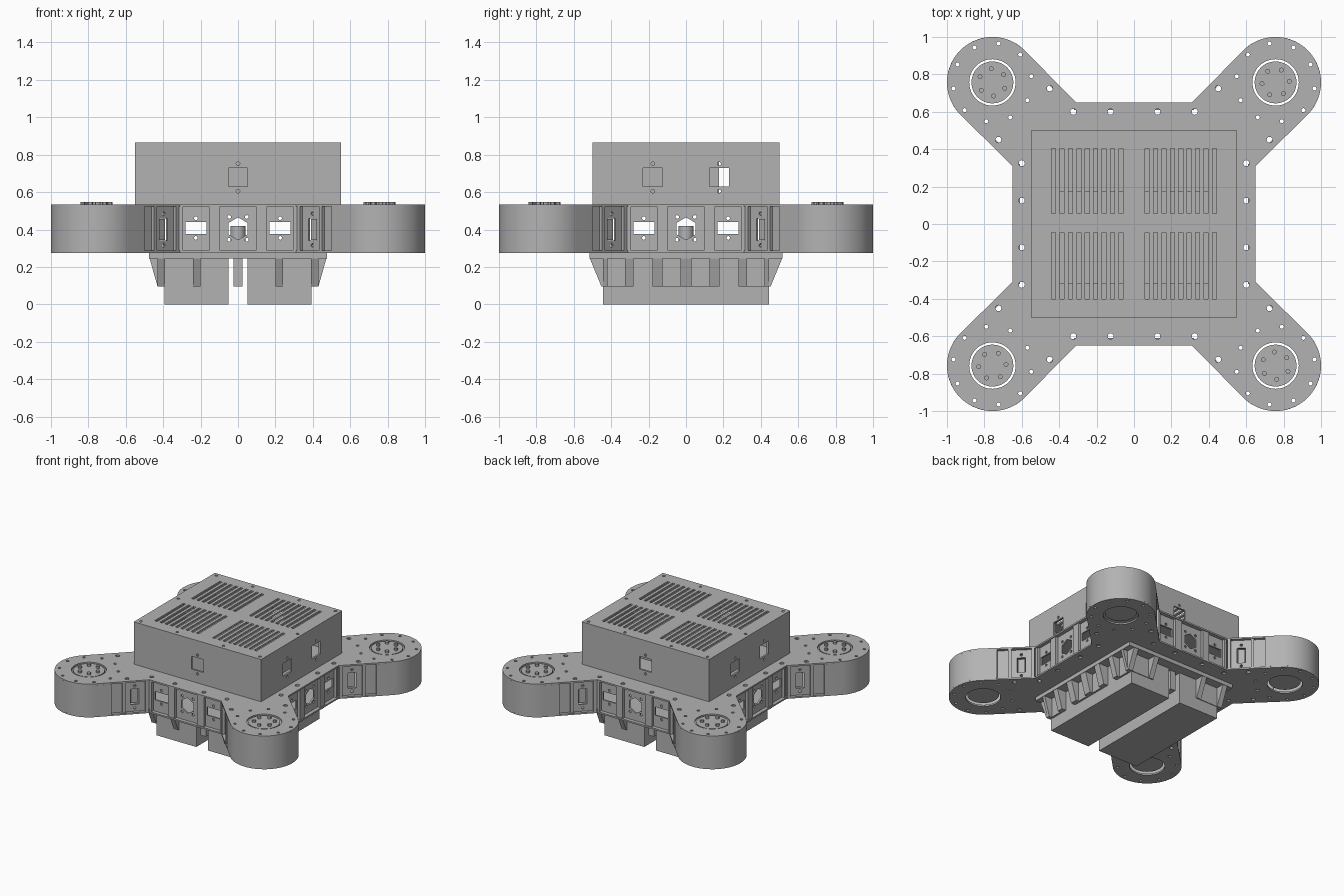
import bpy, bmesh
from math import radians, cos, sin, pi
from mathutils import Matrix

cube = bpy.data.objects.get("Cube")
if cube:
    bpy.data.objects.remove(cube)

grey = bpy.data.materials.new("machined grey")
grey.use_nodes = True
grey.diffuse_color = (0.45, 0.45, 0.45, 1)
grey.node_tree.nodes["Principled BSDF"].inputs["Base Color"].default_value = grey.diffuse_color
made = []


def move(x, y, z):
    return Matrix.Translation((x, y, z))


def turn(deg, axis="Z"):
    return Matrix.Rotation(radians(deg), 4, axis)


UPRIGHT = turn(90, "X")


def arc(x, y, r, start=0, end=360, n=24):
    full = end - start == 360
    steps = n if full else n + 1
    angles = [radians(start + (end - start) * i / n) for i in range(steps)]
    return [(x + r * cos(a), y + r * sin(a)) for a in angles]


def rect(x0, x1, y0, y1):
    return [(x0, y0), (x1, y0), (x1, y1), (x0, y1)]


def finish(name, bm, matrix):
    bmesh.ops.remove_doubles(bm, verts=bm.verts, dist=0.00002)
    bmesh.ops.recalc_face_normals(bm, faces=bm.faces)
    mesh = bpy.data.meshes.new(name)
    bm.to_mesh(mesh)
    bm.free()
    mesh.materials.clear()
    mesh.materials.append(grey)
    ob = bpy.data.objects.new(name, mesh)
    ob.matrix_world = matrix
    bpy.context.collection.objects.link(ob)
    made.append(ob)


def plate(name, outline, holes, thick, matrix):
    """Filled outline with holes, extruded evenly either side of its plane."""
    curve = bpy.data.curves.new(name + " profile", "CURVE")
    curve.dimensions = "2D"
    curve.fill_mode = "BOTH"
    curve.extrude = thick / 2
    for loop in [outline] + holes:
        spline = curve.splines.new("POLY")
        spline.points.add(len(loop) - 1)
        for p, (x, y) in zip(spline.points, loop):
            p.co = (x, y, 0, 1)
        spline.use_cyclic_u = True
    temp = bpy.data.objects.new(name + " profile", curve)
    bpy.context.collection.objects.link(temp)
    graph = bpy.context.evaluated_depsgraph_get()
    mesh = bpy.data.meshes.new_from_object(temp.evaluated_get(graph))
    bm = bmesh.new()
    bm.from_mesh(mesh)
    bpy.data.objects.remove(temp)
    bpy.data.curves.remove(curve)
    bpy.data.meshes.remove(mesh)
    finish(name, bm, matrix)


def box(name, x0, x1, y0, y1, z0, z1, matrix=Matrix()):
    bm = bmesh.new()
    size = Matrix.Diagonal((x1 - x0, y1 - y0, z1 - z0, 1))
    bmesh.ops.create_cube(bm, size=1, matrix=move((x0 + x1) / 2, (y0 + y1) / 2, (z0 + z1) / 2) @ size)
    finish(name, bm, matrix)


def cylinder(name, r, z0, z1, matrix, sides=48):
    bm = bmesh.new()
    bmesh.ops.create_cone(bm, cap_ends=True, segments=sides, radius1=r, radius2=r,
                          depth=z1 - z0, matrix=move(0, 0, (z0 + z1) / 2))
    finish(name, bm, matrix)


# Chassis plates: square body with four round-ended arms
C, R = 0.757, 0.243
LOW, HIGH = 0.275, 0.535
outline, holes = [], []
for k in range(4):
    a = 45 + 90 * k
    ca, sa = cos(radians(90 * k)), sin(radians(90 * k))
    place = lambda x, y: (x * ca - y * sa, x * sa + y * ca)
    cx, cy = place(C, C)
    outline += arc(cx, cy, R, a - 90, a + 90, 32)
    outline += [place(0.31, 0.65), place(-0.31, 0.65)]
    holes.append(arc(cx, cy, 0.124, n=48))
    for i in range(10):
        t = radians(a + 18 + 36 * i)
        holes.append(arc(cx + 0.21 * cos(t), cy + 0.21 * sin(t), 0.011, n=12))
    for p in [(0.725, 0.45), (0.45, 0.725)] + [(x, 0.6) for x in (-0.325, -0.125, 0.125, 0.325)]:
        holes.append(arc(*place(*p), 0.016, n=12))
plate("top_plate", outline, holes, 0.012, move(0, 0, HIGH - 0.006))
plate("bottom_plate", outline, holes, 0.012, move(0, 0, LOW + 0.006))

# Arms: end shells, motors, bolts and connector panels
for k in range(4):
    hub = turn(45 + 90 * k) @ move(C * 2 ** 0.5, 0, 0)
    shell = [(-0.12, R)] + arc(0, 0, R, 90, -90, 40) + [(-0.12, -R)]
    shell += [(-0.12, 0.02 - R)] + arc(0, 0, R - 0.02, -90, 90, 40) + [(-0.12, R - 0.02)]
    plate("arm_shell", shell, [], HIGH - LOW - 0.024, hub @ move(0, 0, (LOW + HIGH) / 2))
    cylinder("motor", 0.112, LOW + 0.02, HIGH - 0.004, hub)
    for i in range(6):
        cylinder("motor_bolt", 0.013, HIGH - 0.006, HIGH + 0.013,
                 hub @ turn(60 * i + 20) @ move(0.073, 0, 0), 12)
    for s in (-1, 1):
        cut = [rect(-0.32, -0.26, 0.34, 0.46), arc(-0.29, 0.485, 0.01, n=12), arc(-0.29, 0.315, 0.01, n=12)]
        plate("arm_panel", rect(-0.39, -0.1, LOW + 0.012, HIGH - 0.012), cut, 0.012,
              hub @ move(0, s * 0.212, 0) @ UPRIGHT)
        box("arm_connector", -0.315, -0.265, -0.01, 0.01, 0.345, 0.455, hub @ move(0, s * 0.195, 0))
        y0, y1 = sorted((s * 0.205, s * 0.238))
        for x in (-0.385, -0.22):
            box("arm_post", x, x + 0.022, y0, y1, LOW + 0.012, HIGH - 0.012, hub)

# Body side panels with ports, ribs and corner posts
for k in range(4):
    side = turn(90 * k)
    cut = [arc(0, 0.405, 0.06, 30, 390, 6)]
    cut += [arc(sx * 0.047, z, 0.01, n=12) for sx in (-1, 1) for z in (0.345, 0.467)]
    for sx in (-1, 1):
        cut.append(rect(sx * 0.225 - 0.057, sx * 0.225 + 0.057, 0.375, 0.44))
        cut += [arc(sx * 0.225, z, 0.01, n=12) for z in (0.355, 0.46)]
    plate("side_panel", rect(-0.32, 0.32, LOW + 0.012, HIGH - 0.012), cut, 0.012,
          side @ move(0, -0.616, 0) @ UPRIGHT)
    for sx in (-1, 1):
        for a, b in ((0.096, 0.155), (0.295, 0.315)):
            x0, x1 = sorted((sx * a, sx * b))
            box("side_rib", x0, x1, -0.643, -0.61, LOW + 0.012, HIGH - 0.012, side)
cylinder("centre_hub", 0.04, LOW + 0.01, 0.42, Matrix(), 24)

# Electronics cover: vented lid on four walls
slots = []
for y0, y1 in ((0.055, 0.405), (-0.4, -0.045)):
    for sx in (-1, 1):
        for i in range(9):
            x = sx * (0.07 + 0.045 * i)
            slots.append(rect(x - 0.011, x + 0.011, y0, y1))
screws = [(x, y) for x in (-0.515, -0.2, 0.2, 0.515) for y in (-0.463, 0.468)] + [(-0.515, 0), (0.515, 0)]
plate("cover_lid", rect(-0.55, 0.55, -0.5, 0.5), slots + [arc(x, y, 0.011, n=12) for x, y in screws],
      0.014, move(0, 0, 0.858))
for x, y in screws:
    cylinder("lid_screw", 0.011, 0.845, 0.86, move(x, y, 0), 12)


def ports(centres):
    loops = []
    for u in centres:
        loops.append(rect(u - 0.052, u + 0.052, 0.63, 0.73))
        loops += [arc(u, z, 0.01, n=12) for z in (0.605, 0.752)]
    return loops


for k in range(4):
    end = k % 2
    half, dist = (0.5, 0.55) if end else (0.55, 0.5)
    plate("cover_wall", rect(-half, half, HIGH, 0.851), ports((-0.177, 0.177) if end else (0,)),
          0.014, turn(90 * k) @ move(0, 0.007 - dist, 0) @ UPRIGHT)
box("control_unit", -0.4, 0.4, -0.32, 0.177, HIGH, 0.76)

# Underside mount and two battery packs
box("mount_slab", -0.475, 0.475, -0.517, 0.517, 0.245, LOW + 0.002)
box("centre_rib", -0.023, 0.023, -0.43, 0.43, 0.095, 0.25)
for s in (-1, 1):
    x0, x1 = sorted((s * 0.05, s * 0.393))
    box("battery", x0, x1, -0.443, 0.443, 0, 0.25)


def bracket(side, edge, top, foot, wall, walls, gussets):
    for a, b in walls:
        box("bracket_wall", edge - 0.01, edge + wall, a, b, 0.095, 0.247, side)
    profile = [(edge - 0.01, 0.247), (top, 0.247), (foot, 0.095), (edge - 0.01, 0.095)]
    for a, b in gussets:
        plate("bracket_gusset", profile, [], b - a, side @ move(0, (a + b) / 2, 0) @ UPRIGHT)


for k in (0, 2):
    bracket(turn(90 * k), 0.393, 0.473, 0.43, 0.014,
            [(-0.443, -0.28), (-0.18, 0.18), (0.28, 0.443)],
            [(-0.443, -0.42), (-0.325, -0.28), (-0.18, -0.125), (-0.03, 0.03),
             (0.125, 0.18), (0.28, 0.325), (0.42, 0.443)])
    bracket(turn(90 * k + 90), 0.44, 0.515, 0.452, 0.008,
            [(-0.43, -0.2), (0.2, 0.43)],
            [(-0.43, -0.39), (-0.24, -0.2), (0.2, 0.24), (0.39, 0.43)])

# Smooth curved walls while keeping hard edges
bpy.ops.object.select_all(action="DESELECT")
for ob in made:
    ob.select_set(True)
bpy.context.view_layer.objects.active = made[0]
bpy.ops.object.shade_smooth_by_angle(angle=radians(30))
